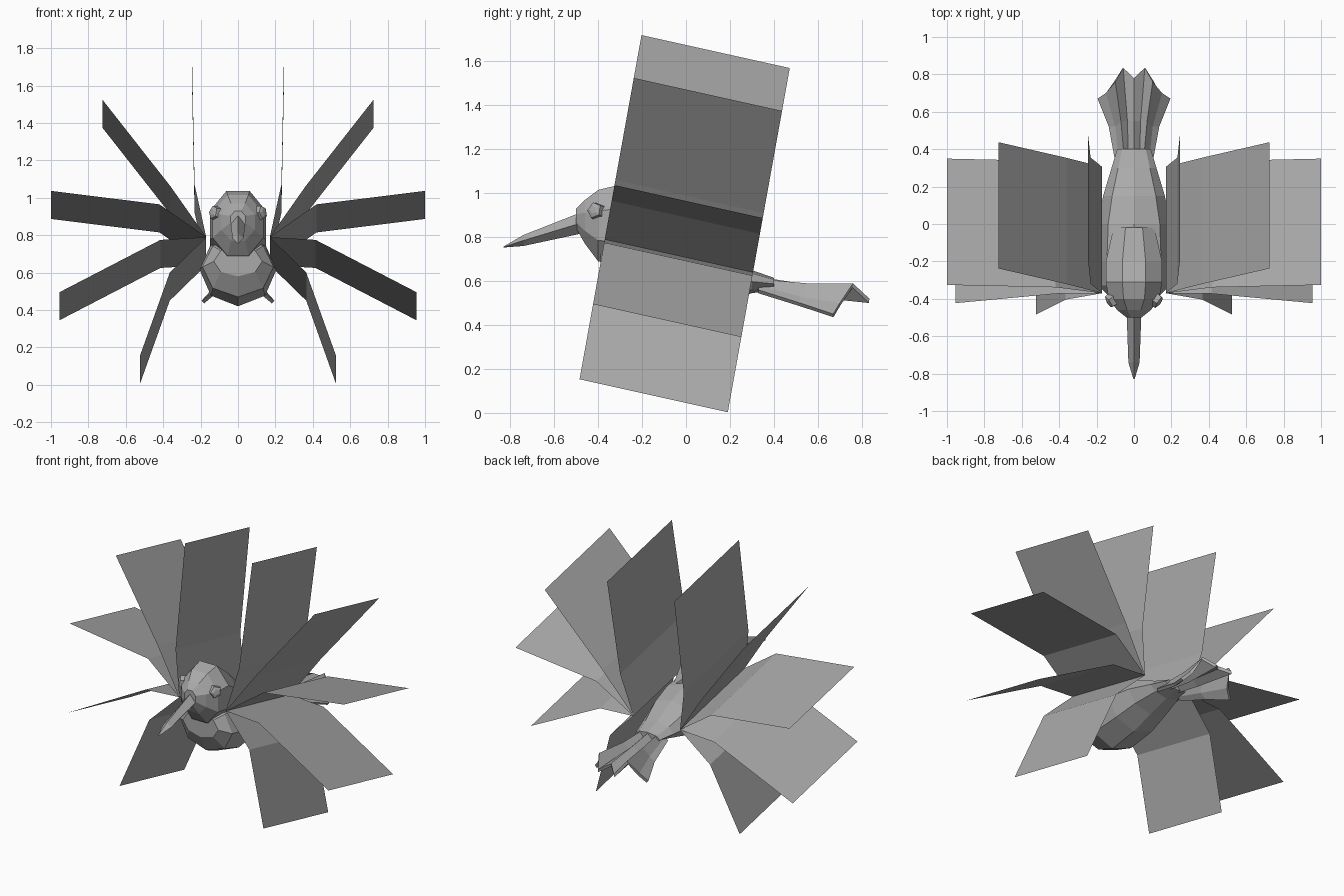
import bpy, math
from mathutils import Vector

if "Cube" in bpy.data.objects:
    bpy.data.objects.remove(bpy.data.objects["Cube"], do_unlink=True)

GREY = (0.4, 0.4, 0.4, 1)
grey = bpy.data.materials.new("plain_grey")
grey.use_nodes = True
grey.diffuse_color = GREY
bsdf = next(n for n in grey.node_tree.nodes if n.type == 'BSDF_PRINCIPLED')
bsdf.inputs["Base Color"].default_value = GREY


def make(name, verts, faces):
    mesh = bpy.data.meshes.new(name)
    mesh.from_pydata(verts, [], faces)
    mesh.materials.append(grey)
    obj = bpy.data.objects.new(name, mesh)
    bpy.context.collection.objects.link(obj)
    return obj


def grid_faces(rows, cols):
    return [(r * cols + c, r * cols + c + 1, (r + 1) * cols + c + 1, (r + 1) * cols + c)
            for r in range(rows - 1) for c in range(cols - 1)]


def loft(name, sections, sides, flat_top=False):
    """Skin rings given as (y, half width, bottom, top)."""
    verts, faces = [], []
    phase = math.pi / sides if flat_top else 0
    stretch = 1 / math.cos(phase)
    for y, w, low, high in sections:
        for i in range(sides):
            a = math.pi / 2 + phase + math.tau * i / sides
            verts.append((w * stretch * math.cos(a), y,
                          (low + high) / 2 + (high - low) / 2 * stretch * math.sin(a)))
    for r in range(len(sections) - 1):
        for i in range(sides):
            j = (i + 1) % sides
            faces.append((r * sides + i, r * sides + j,
                          (r + 1) * sides + j, (r + 1) * sides + i))
    last = (len(sections) - 1) * sides
    faces.append(tuple(reversed(range(sides))))
    faces.append(tuple(range(last, last + sides)))
    return make(name, verts, faces)


# Body, head with neck, and beak
loft("body", [(-0.39, 0.13, 0.58, 0.74), (-0.33, 0.19, 0.47, 0.79),
              (-0.2, 0.205, 0.42, 0.81), (0, 0.195, 0.45, 0.78),
              (0.15, 0.165, 0.5, 0.73), (0.3, 0.12, 0.545, 0.65),
              (0.4, 0.09, 0.56, 0.615)], 8)
loft("head", [(-0.5, 0.04, 0.84, 0.93), (-0.46, 0.09, 0.77, 0.97),
              (-0.4, 0.135, 0.69, 1.015), (-0.31, 0.15, 0.67, 1.037),
              (-0.2, 0.15, 0.64, 0.95), (-0.02, 0.11, 0.6, 0.79)], 8, True)
loft("beak", [(-0.46, 0.04, 0.82, 0.92), (-0.74, 0.03, 0.76, 0.81),
              (-0.83, 0.003, 0.753, 0.758)], 4)

# Wing feathers: folded strips sharing one chord; points are (x, z) on the leading edge
chord = Vector((0, 0.675, -0.15))
root = (0.17, 0.79)
feathers = {"top": [(0.232, 1.07), (0.245, 1.72)],
            "upper": [(0.36, 1.06), (0.725, 1.525)],
            "middle": [(0.42, 0.965), (1.0, 1.037)],
            "lower": [(0.415, 0.775), (0.955, 0.495)],
            "bottom": [(0.365, 0.60), (0.525, 0.153)]}

for side, s in (("left", 1), ("right", -1)):
    for label, path in feathers.items():
        verts = []
        for x, z in [root] + path:
            front = Vector((s * x, -0.37 + (z - root[1]) * 0.18, z))
            verts += [front, front + chord]
        make(f"{side}_{label}_wing_feather", verts, grid_faces(3, 2))

    # Faceted eye: a low five-sided stud facing outward
    normal = Vector((s * 0.8, -0.55, 0.2)).normalized()
    u = normal.cross(Vector((0, 0, 1))).normalized()
    v = normal.cross(u)
    centre = Vector((s * 0.122, -0.41, 0.92))
    verts = []
    for radius, depth in ((0.042, -0.02), (0.037, 0.015), (0.018, 0.022)):
        for i in range(5):
            a = math.tau * i / 5
            verts.append(centre + normal * depth
                         + radius * (u * math.cos(a) + v * math.sin(a)))
    faces = [(r * 5 + i, r * 5 + (i + 1) % 5, r * 5 + 5 + (i + 1) % 5, r * 5 + 5 + i)
             for r in range(2) for i in range(5)] + [(10, 11, 12, 13, 14)]
    make(f"{side}_eye", verts, faces)

# Pleated tail fan, half of each row mirrored about the middle
base = [(0, 0.33, 0.62), (0.03, 0.33, 0.59), (0.05, 0.33, 0.61),
        (0.08, 0.33, 0.58), (0.1, 0.33, 0.56)]
middle = [(0, 0.55, 0.585), (0.035, 0.55, 0.55), (0.07, 0.55, 0.59),
          (0.1, 0.52, 0.53), (0.135, 0.52, 0.50)]
tip = [(0, 0.78, 0.555), (0.058, 0.835, 0.52), (0.1, 0.76, 0.59),
       (0.15, 0.70, 0.50), (0.195, 0.67, 0.45)]
verts = []
for row in (base, middle, tip):
    verts += [(-x, y, z) for x, y, z in reversed(row[1:])] + row
tail = make("tail_fan", verts, grid_faces(3, 9))
thick = tail.modifiers.new("thickness", 'SOLIDIFY')
thick.thickness = 0.02
